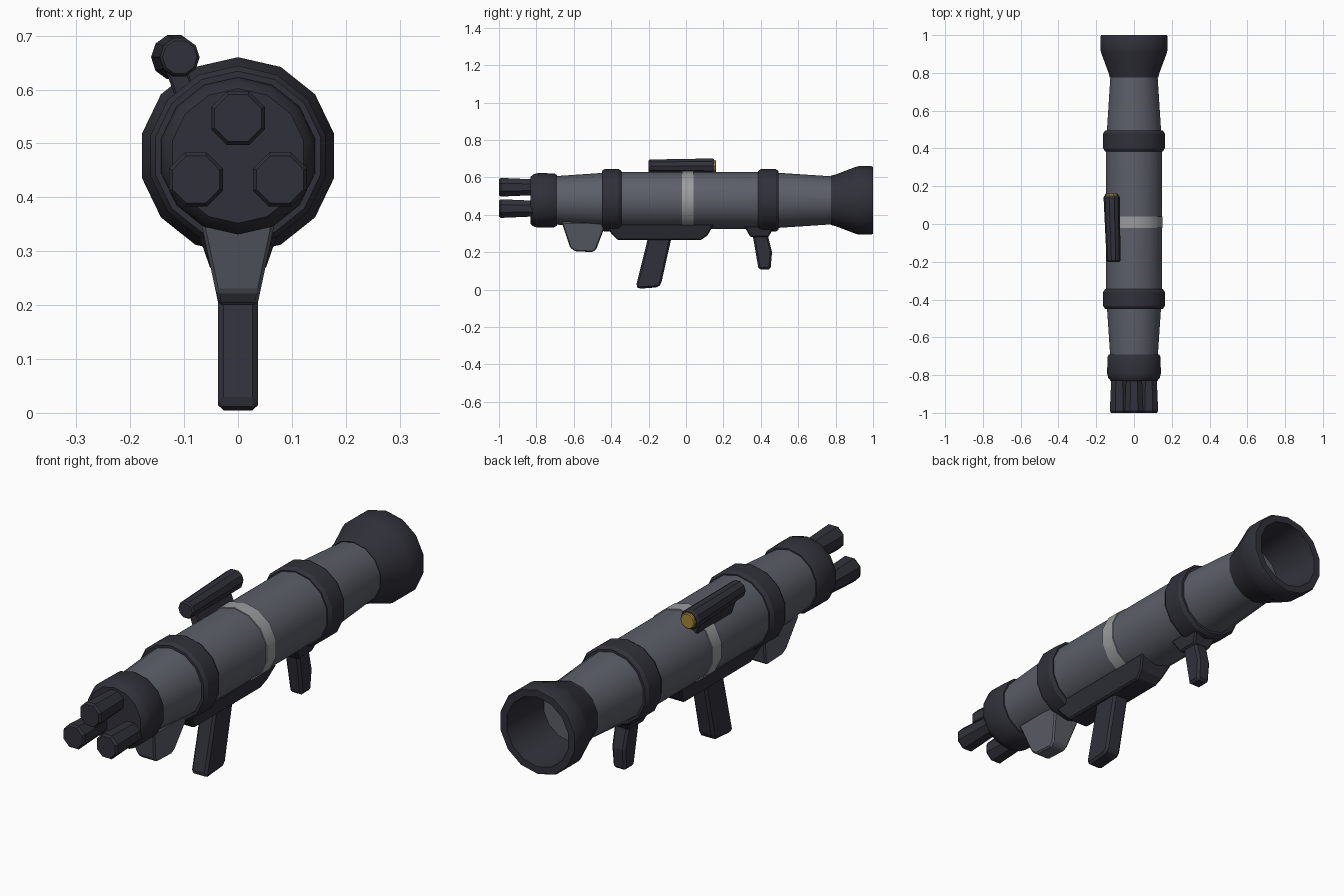
import bpy, bmesh, math
from mathutils import Matrix

cube = bpy.data.objects.get("Cube")
if cube:
    bpy.data.objects.remove(cube, do_unlink=True)

AXIS_Z = 0.477
SIDES = 14


def material(name, rgb):
    m = bpy.data.materials.new(name)
    m.use_nodes = True
    m.diffuse_color = (*rgb, 1)
    m.node_tree.nodes["Principled BSDF"].inputs["Base Color"].default_value = (*rgb, 1)
    return m


DARK = material("dark charcoal", (0.03, 0.03, 0.042))
GREY = material("steel grey", (0.107, 0.114, 0.14))
PALE = material("pale grey", (0.32, 0.33, 0.34))
GOLD = material("gold", (0.40, 0.25, 0.04))


def finish(name, bm, mat, smooth=None, bevel=0):
    """Turn a bmesh into a named object with shading and optional bevel."""
    bmesh.ops.recalc_face_normals(bm, faces=bm.faces)
    me = bpy.data.meshes.new(name)
    bm.to_mesh(me)
    bm.free()
    me.materials.append(mat)
    if smooth:
        me.polygons.foreach_set("use_smooth", [True] * len(me.polygons))
        me.set_sharp_from_angle(angle=math.radians(smooth))
    ob = bpy.data.objects.new(name, me)
    bpy.context.collection.objects.link(ob)
    if bevel:
        mod = ob.modifiers.new("edge bevel", "BEVEL")
        mod.width = bevel
        mod.segments = 1
        mod.limit_method = "ANGLE"
    return ob


def lathe(name, profile, mat, sides=SIDES, x=0, z=AXIS_Z, turn=0.0, lean=0.0,
          smooth=30, loop=False):
    """Revolve (y, radius) points around a lengthwise axis; loop makes a hollow ring."""
    bm = bmesh.new()
    rings = []
    for y, r in profile:
        ring = []
        for i in range(sides):
            a = math.tau * (i + turn) / sides
            ring.append(bm.verts.new((x + lean * y + r * math.sin(a), y, z + r * math.cos(a))))
        rings.append(ring)
    pairs = list(zip(rings, rings[1:]))
    if loop:
        pairs.append((rings[-1], rings[0]))
    else:
        bm.faces.new(rings[0])
        bm.faces.new(rings[-1])
    for a, b in pairs:
        for i in range(sides):
            j = (i + 1) % sides
            bm.faces.new((a[i], a[j], b[j], b[i]))
    return finish(name, bm, mat, smooth)


def slab(name, outline, low_w, high_w, mat, bevel):
    """Side outline of (y, z) points, half-width blending from bottom to top."""
    zs = [p[1] for p in outline]
    lo, hi = min(zs), max(zs)
    bm = bmesh.new()
    caps = []
    for s in (-1, 1):
        caps.append([bm.verts.new((s * (low_w + (high_w - low_w) * (z - lo) / (hi - lo)), y, z))
                     for y, z in outline])
        bm.faces.new(caps[-1])
    n = len(outline)
    for i in range(n):
        j = (i + 1) % n
        bm.faces.new((caps[0][i], caps[0][j], caps[1][j], caps[1][i]))
    return finish(name, bm, mat, bevel=bevel)


# Main tube and its pale band
lathe("tube", [(-0.72, 0.128), (-0.44, 0.147), (-0.35, 0.152), (0.40, 0.152),
               (0.48, 0.148), (0.785, 0.128)], GREY)
lathe("band", [(-0.022, 0.15), (-0.022, 0.156), (0.04, 0.156), (0.04, 0.15)],
      PALE, loop=True)

# Dark collars around the tube
for name, y0, y1 in (("front_ring", -0.45, -0.345), ("rear_ring", 0.385, 0.495)):
    lathe(name, [(y0, 0.14), (y0, 0.157), (y0 + 0.015, 0.167), (y1 - 0.015, 0.167),
                 (y1, 0.157), (y1, 0.14)], DARK, loop=True)
lathe("muzzle_collar", [(-0.832, 0.125), (-0.815, 0.14), (-0.79, 0.146),
                        (-0.705, 0.144), (-0.69, 0.136)], DARK)

# Hollow flared exhaust
lathe("exhaust_flare", [(0.775, 0.132), (0.80, 0.138), (0.905, 0.178), (0.925, 0.183),
                        (0.99, 0.183), (1.0, 0.178), (1.0, 0.148), (0.78, 0.122)],
      DARK, loop=True)

# Three octagonal barrels
for name, x, z in (("top_barrel", 0, 0.547), ("right_barrel", -0.078, 0.433),
                   ("left_barrel", 0.078, 0.433)):
    lathe(name, [(-1.0, 0.047), (-0.99, 0.054), (-0.82, 0.046)], DARK, 8, x, z, 0.5, smooth=20)

# Sight with gold lens and mount
lathe("sight_body", [(-0.2, 0.032), (-0.193, 0.037), (0.142, 0.043), (0.15, 0.038)],
      DARK, 10, -0.114, 0.66, 0.5, lean=-0.03)
lathe("sight_lens", [(0.14, 0.034), (0.158, 0.034), (0.161, 0.03)],
      GOLD, 10, -0.114, 0.66, 0.5, lean=-0.03)
bm = bmesh.new()
bmesh.ops.create_cube(bm, size=1, matrix=Matrix.Translation((-0.103, -0.03, 0.605))
                      @ Matrix.Rotation(math.radians(-20), 4, "Y")
                      @ Matrix.Diagonal((0.038, 0.24, 0.08, 1)))
finish("sight_mount", bm, DARK, bevel=0.004)

# Underside: fin, receiver, trigger grip and rear support
slab("front_fin", [(-0.665, 0.36), (-0.62, 0.225), (-0.595, 0.205), (-0.50, 0.2),
                   (-0.48, 0.215), (-0.425, 0.36)], 0.036, 0.07, GREY, 0.006)
slab("receiver", [(-0.43, 0.35), (-0.40, 0.30), (-0.365, 0.264), (0.08, 0.264),
                  (0.115, 0.29), (0.15, 0.35)], 0.05, 0.08, DARK, 0.006)
slab("trigger_grip", [(-0.20, 0.29), (-0.267, 0.02), (-0.255, 0.004), (-0.15, 0.012),
                      (-0.133, 0.03), (-0.075, 0.29)], 0.037, 0.037, DARK, 0.012)
slab("support_mount", [(0.31, 0.34), (0.345, 0.28), (0.44, 0.28), (0.475, 0.34)],
     0.04, 0.06, DARK, 0.006)
slab("support_grip", [(0.355, 0.30), (0.388, 0.108), (0.452, 0.108), (0.46, 0.20),
                      (0.435, 0.30)], 0.03, 0.034, DARK, 0.01)
